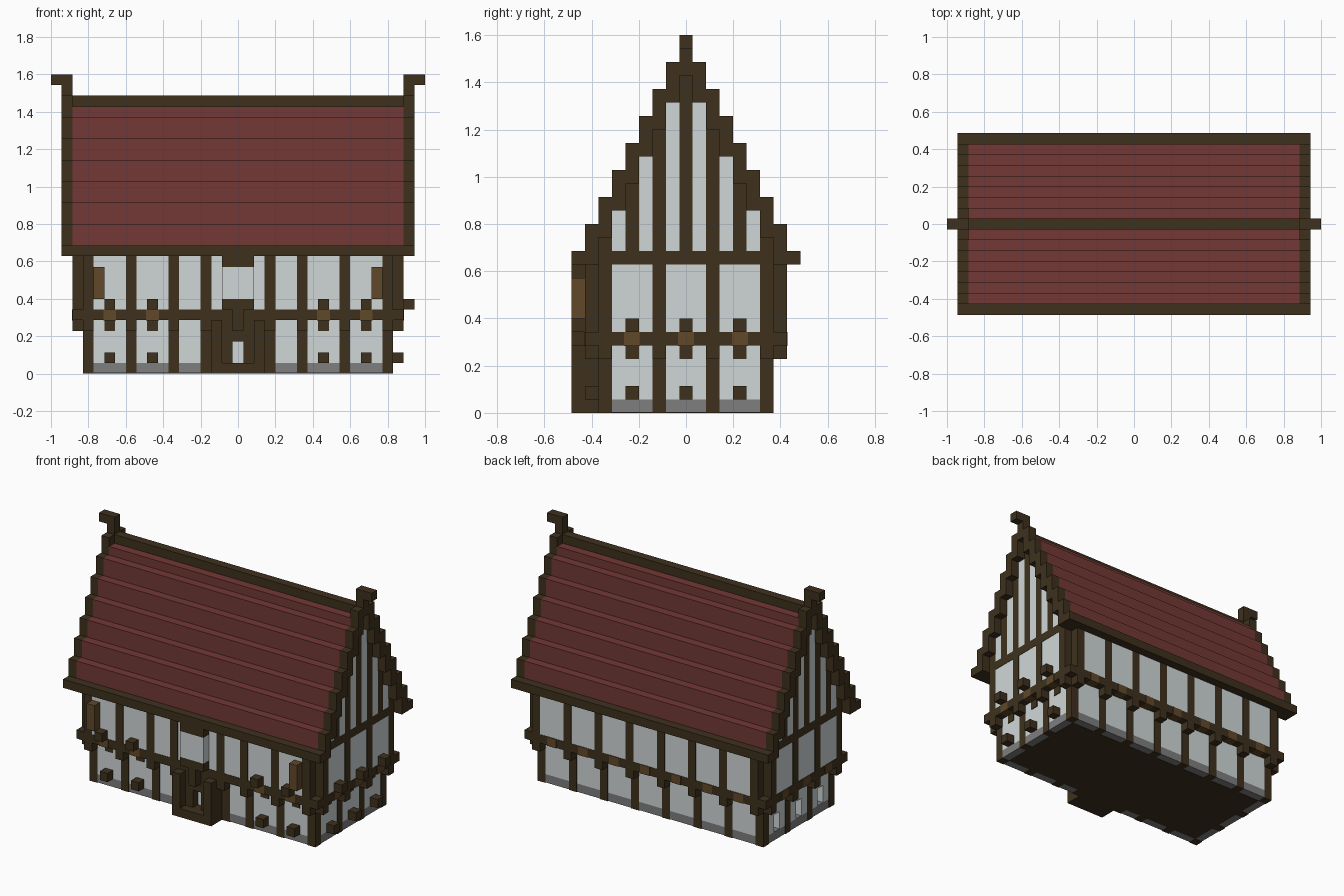
import bpy
import bmesh

cube = bpy.data.objects.get("Cube")
if cube:
    bpy.data.objects.remove(cube, do_unlink=True)

U = 2 / 35  # one building block


def material(name, rgb):
    lin = [((c / 255 + 0.055) / 1.055) ** 2.4 for c in rgb] + [1]
    m = bpy.data.materials.new(name)
    m.use_nodes = True
    m.diffuse_color = lin
    m.node_tree.nodes["Principled BSDF"].inputs["Base Color"].default_value = lin
    return m


TIMBER = material("dark timber", (62, 49, 29))
TAN = material("light wood", (97, 72, 41))
PLASTER = material("pale plaster", (208, 215, 215))
TILE = material("red tile", (114, 56, 53))
STONE = material("grey stone", (126, 126, 126))


def blocks(name, mat, boxes):
    """One object made of boxes given as (x0, x1, y0, y1, z0, z1) in blocks."""
    bm = bmesh.new()
    for x0, x1, y0, y1, z0, z1 in boxes:
        verts = bmesh.ops.create_cube(bm, size=1)["verts"]
        bmesh.ops.scale(bm, vec=((x1 - x0) * U, (y1 - y0) * U, (z1 - z0) * U), verts=verts)
        bmesh.ops.translate(bm, vec=((x0 + x1) * U / 2, (y0 + y1) * U / 2, (z0 + z1) * U / 2), verts=verts)
    mesh = bpy.data.meshes.new(name)
    bm.to_mesh(mesh)
    bm.free()
    mesh.materials.append(mat)
    ob = bpy.data.objects.new(name, mesh)
    bpy.context.collection.objects.link(ob)
    return ob


def both_x(boxes):
    return boxes + [(-b[1], -b[0]) + tuple(b[2:]) for b in boxes]


def both_y(boxes):
    return boxes + [(b[0], b[1], -b[3], -b[2], b[4], b[5]) for b in boxes]


H = 0.5    # half a block
T = 0.04   # inset of the panels behind the timbers
front_posts = [s * x for x in (3, 6, 10, 14) for s in (-1, 1)]
back_posts = range(-14, 15, 4)
gable_posts = (-6, -2, 2, 6)
windows = [s * x for x in (8, 12) for s in (-1, 1)]
gable_windows = (-4, 0, 4)

# Floor, plinth and ground storey
blocks("floor", TIMBER, [(-13.5, 13.5, -5.5, 5.5, 0, 0.5)])
blocks("plinth", STONE, both_y([(-14.5 + T, 14.5 - T, 5.5, 6.5 - T, T, 1)])
       + both_x([(13.5, 14.5 - T, -5.5, 5.5, T, 1)]))
ground = blocks("ground_walls", PLASTER, [(-14.5 + T, 14.5 - T, -6.5 + T, 6.5 - T, 1, 5.2)])

# Narrow window niches in one gable end
cutter = blocks("niche_cutter", PLASTER, [(-15, -13.5, y - H, y + H, 0.9, 3) for y in gable_windows])
cutter.hide_render = True
mod = ground.modifiers.new("niches", "BOOLEAN")
mod.object = cutter
mod.solver = "EXACT"
bpy.context.view_layer.objects.active = ground
bpy.ops.object.modifier_apply(modifier=mod.name)
bpy.data.objects.remove(cutter, do_unlink=True)

blocks("ground_posts", TIMBER,
       [(x - H, x + H, -6.5, -5.5, 0, 5) for x in front_posts]
       + [(x - H, x + H, 5.5, 6.5, 0, 5) for x in back_posts]
       + both_x([(13.5, 14.5, y - H, y + H, 0, 5) for y in gable_posts]))

# Jettied upper storey with open corners
blocks("upper_walls", PLASTER, [(-14.5 + T, 14.5 - T, -7.5 + T, 7.5 - T, 5 + T, 11.2),
                                (-15.5 + T, 15.5 - T, -6.5 + T, 6.5 - T, 5 + T, 11.2)])
blocks("upper_posts", TIMBER,
       [(x - H, x + H, -7.5, -6.5, 4, 11) for x in front_posts]
       + [(x - H, x + H, 6.5, 7.5, 4, 11) for x in back_posts]
       + both_x([(14.5, 15.5, y - H, y + H, 4, 11) for y in gable_posts]))
blocks("jetty_beams", TIMBER, both_y([(-14.5, 14.5, 6.5, 7.5, 5, 6)])
       + both_x([(14.5, 15.5, -6.5, 6.5, 5, 6)]))
blocks("corner_blocks", TIMBER, both_x(both_y([(14.5, 15.5, 6.5, 7.5, 5, 6)])))
blocks("window_heads", TIMBER,
       [(x - H, x + H, -6.5 - T, -6, 4, 5) for x in windows]
       + [(14, 14.5 + T, y - H, y + H, 4, 5) for y in gable_windows])

# Light joist ends showing on the jetty beams
W = 0.6
blocks("joist_ends", TAN,
       [(x - W, x + W, -7.5 - T, -6.5, 5 - T, 6) for x in windows]
       + [(x - W, x + W, 6.5, 7.5 + T, 5 - T, 6) for x in range(-12, 13, 4)]
       + both_x([(14.5, 15.5 + T, y - W, y + W, 5 - T, 6) for y in gable_windows]))

# Window boxes on both storeys, and shutters
blocks("window_boxes", TIMBER,
       [(x - H, x + H, -8.5, -7.5, 6, 7) for x in windows]
       + [(x - H, x + H, -7.5, -6.5, 1, 2) for x in windows]
       + [(15.5, 16.5, y - H, y + H, 6, 7) for y in gable_windows]
       + [(14.5, 15.5, y - H, y + H, 1, 2) for y in gable_windows])
blocks("shutters", TAN, both_x([(12.5, 13.5, -8.5, -7.5, 7, 10)]))

# Central bay over the door
blocks("bay", PLASTER, [(-1.5, 1.5, -8.5, -7.4, 7, 10)])
blocks("bay_frame", TIMBER, [(-1.5, 1.5, -8.5, -7.4, 6, 7), (-1.5, 1.5, -8.5, -7.4, 10, 11),
                             (-H, H, -8.5, -7.4, 4, 6)])

# Porch with a recessed door and a small pane
blocks("porch", TIMBER, both_x([(1.5, 2.5, -8.5, -6.4, 0, 5), (H, 1.5, -7.5, -6.4, 1, 4)])
       + [(-1.5, 1.5, -8.5, -6.4, 0, 1), (-H, H, -7.5, -6.4, 3, 4),
          (-1.5, 1.5, -7.5, -6.4, 4, 5), (-2.5, 2.5, -6.5, -5.5, 0, 0.5)])
blocks("door_pane", PLASTER, [(-H, H, -6.6, -6.4, 1, 3)])

# Gable ends: alternating timber and plaster strips under the stepped roof
strips = {0: [], 1: []}
for k in range(-6, 7):
    strips[k % 2].append((14.5, 15.5, k - H, k + H, 12, 25 - 2 * abs(k)))
blocks("gable_timbers", TIMBER, both_x(strips[0] + [(14.5, 15.5, -6.5, 6.5, 11, 12)]))
blocks("gable_panels", PLASTER, both_x(strips[1]))

# Stepped tile roof, level with the gable boards except beside the ridge
courses, boards = [(-15.5, 15.5, H, 1.5, 24, 25)], []
for k in range(1, 8):
    top = 28 - 2 * k
    if k > 1:
        courses.append((-15.5, 15.5, k - H, k + H, top - 2, top))
    boards.append((15.5, 16.5, k - H, k + H, top - 3, top))
blocks("roof_tiles", TILE, both_y(courses))
blocks("gable_boards", TIMBER, both_y(both_x(boards)))
blocks("eaves", TIMBER, both_y([(-16.5, 16.5, 7.5, 8.5, 11, 12), (-15.5, 15.5, 6.5, 7.5, 11, 12)]))

# Ridge beam and end finials
blocks("ridge_beam", TIMBER, [(-16.5, 16.5, -H, H, 25, 26)])
blocks("finials", TIMBER, both_x([(15.5, 16.5, -H, H, 26, 27), (15.5, 17.5, -H, H, 27, 28)]))
